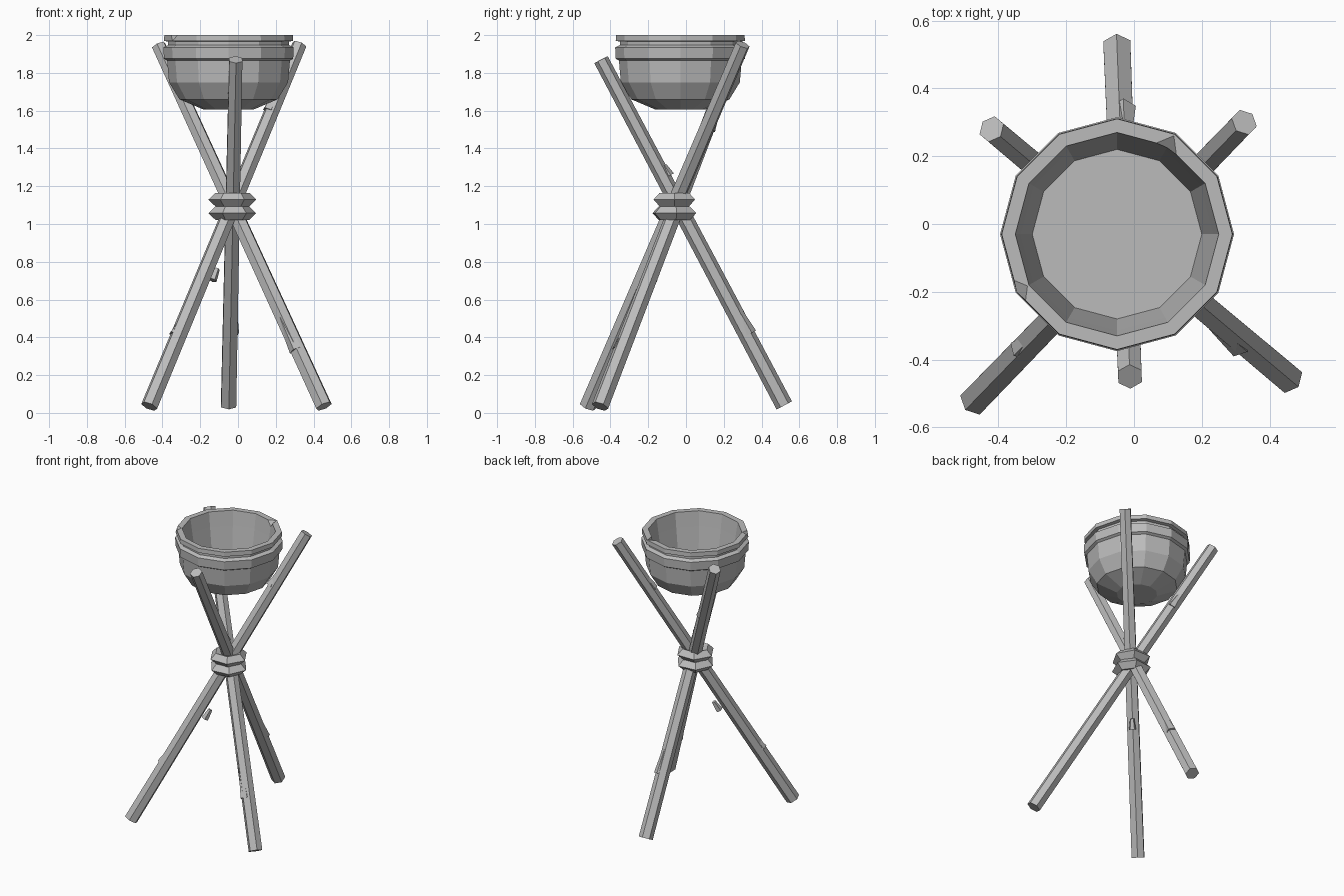
import bpy, bmesh
from math import cos, sin, pi, radians
from mathutils import Vector, Matrix

cube = bpy.data.objects.get("Cube")
if cube:
    bpy.data.objects.remove(cube, do_unlink=True)

gray = bpy.data.materials.new("plain gray")
gray.use_nodes = True
COLOR = (0.5, 0.5, 0.5, 1)
gray.diffuse_color = COLOR
gray.node_tree.nodes["Principled BSDF"].inputs["Base Color"].default_value = COLOR


def finish(name, bm):
    bmesh.ops.recalc_face_normals(bm, faces=bm.faces)
    mesh = bpy.data.meshes.new(name)
    bm.to_mesh(mesh)
    bm.free()
    mesh.materials.append(gray)
    obj = bpy.data.objects.new(name, mesh)
    bpy.context.collection.objects.link(obj)
    return obj


def lathe(profile, sides, center, turn=0, closed=False):
    """Spin a (radius, height) profile; open ends with radius > 0 get capped."""
    bm = bmesh.new()
    rings = []
    for r, z in profile:
        rings.append([bm.verts.new((center[0] + r * cos(turn + 2 * pi * i / sides),
                                    center[1] + r * sin(turn + 2 * pi * i / sides), z))
                      for i in range(sides)])
    pairs = list(zip(rings, rings[1:]))
    if closed:
        pairs.append((rings[-1], rings[0]))
    else:
        bm.faces.new(rings[0])
        bm.faces.new(rings[-1])
    for a, b in pairs:
        for i in range(sides):
            j = (i + 1) % sides
            bm.faces.new((a[i], a[j], b[j], b[i]))
    return bm, rings


# Bowl: outer wall, rim, inner wall and floor in one profile
bowl_profile = [(0.13, 1.605), (0.26, 1.66), (0.315, 1.75), (0.325, 1.865),
                (0.342, 1.875), (0.345, 1.935), (0.32, 1.947), (0.32, 1.965),
                (0.342, 1.97), (0.34, 2.0), (0.30, 2.0), (0.285, 1.9),
                (0.25, 1.68)]
bm, rings = lathe(bowl_profile, 12, (-0.05, -0.03))
# Chipped rim corners
bmesh.ops.bevel(bm, geom=[rings[9][7], rings[10][2]], offset=0.035,
                segments=1, affect='VERTICES')
finish("bowl", bm)

# Two rope loops binding the poles
loop = [(0.05, 0.01), (0.088, 0.0), (0.127, 0.037), (0.09, 0.073), (0.05, 0.06)]
for name, base, turn in (("lower_binding", 1.02, 6), ("upper_binding", 1.092, 0)):
    bm, _ = lathe([(r, z + base) for r, z in loop], 6, (-0.03, -0.062),
                  radians(turn), closed=True)
    finish(name, bm)


def add_cone(bm, start, end, r1, r2, sides):
    axis = end - start
    turn = axis.to_track_quat('Z', 'Y').to_matrix().to_4x4()
    bmesh.ops.create_cone(bm, cap_ends=True, cap_tris=True, segments=sides,
                          radius1=r1, radius2=r2, depth=axis.length,
                          matrix=Matrix.Translation((start + end) / 2) @ turn)


def pole(name, foot, top, knots):
    """Six-sided pole with swellings: (fraction up, sideways push, length, radius)."""
    foot, top = Vector(foot), Vector(top)
    bm = bmesh.new()
    add_cone(bm, foot, top, 0.046, 0.040, 6)
    along = (top - foot).normalized()
    for t, push, length, radius in knots:
        mid = foot.lerp(top, t) + Vector(push)
        add_cone(bm, mid - along * length / 2, mid + along * length / 2,
                 radius, radius * 0.6, 5)
    finish(name, bm)


# Three crossed poles with knots and stubs
pole("left_foot_pole", (0.455, -0.455, 0.035), (-0.42, 0.28, 1.945),
     [(0.2, (-0.01, -0.015, 0), 0.2, 0.038), (0.80, (0.02, 0.01, -0.02), 0.1, 0.03)])
pole("right_foot_pole", (-0.47, -0.52, 0.035), (0.325, 0.30, 1.95),
     [(0.2, (-0.012, 0, 0.02), 0.06, 0.035), (0.38, (0.045, 0.045, -0.03), 0.07, 0.024),
      (0.83, (-0.015, -0.01, 0.01), 0.08, 0.032)])
pole("back_foot_pole", (-0.05, 0.52, 0.04), (-0.012, -0.45, 1.87),
     [(0.24, (0.012, 0.012, 0.01), 0.16, 0.038), (0.67, (0, 0.025, 0.015), 0.06, 0.03)])
